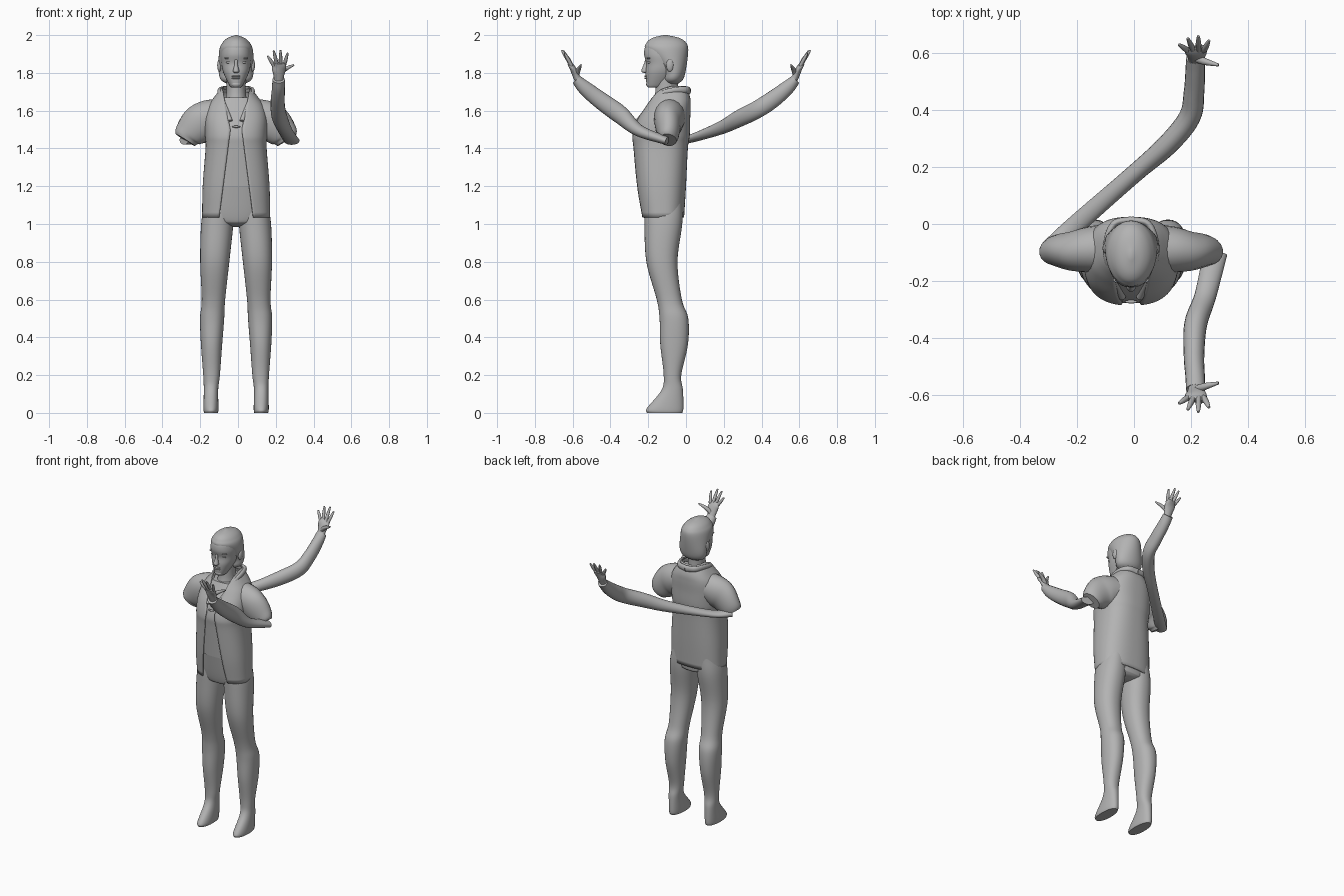
import bpy, bmesh, math
from mathutils import Vector

cube = bpy.data.objects.get("Cube")
if cube:
    bpy.data.objects.remove(cube, do_unlink=True)

shade = (0.45, 0.45, 0.45, 1)
grey = bpy.data.materials.new("plain grey")
grey.use_nodes = True
grey.diffuse_color = shade
grey.node_tree.nodes["Principled BSDF"].inputs["Base Color"].default_value = shade
MID = -0.01  # the body's centre line


def finish(name, bm, thickness=0):
    bmesh.ops.remove_doubles(bm, verts=bm.verts, dist=0.0002)
    bmesh.ops.recalc_face_normals(bm, faces=bm.faces)
    mesh = bpy.data.meshes.new(name)
    bm.to_mesh(mesh)
    bm.free()
    mesh.materials.append(grey)
    body_part = bpy.data.objects.new(name, mesh)
    bpy.context.collection.objects.link(body_part)
    if thickness:
        cloth = body_part.modifiers.new("cloth", "SOLIDIFY")
        cloth.thickness, cloth.offset = thickness, -1
    bpy.ops.object.select_all(action="DESELECT")
    body_part.select_set(True)
    bpy.context.view_layer.objects.active = body_part
    bpy.ops.object.shade_smooth_by_angle(angle=math.radians(50))


def smooth(rows, steps=6):
    """Pass a smooth curve through rows of measurements."""
    rows = [Vector(row) for row in rows]
    last = len(rows) - 1
    result = []
    for i in range(last):
        start, end = rows[i], rows[i + 1]
        leave = (end - rows[i - 1]) / 2 if i else end - start
        arrive = (rows[i + 2] - start) / 2 if i + 1 < last else end - start
        for step in range(steps):
            t = step / steps
            ease = t * t * (3 - 2 * t)
            result.append(start.lerp(end, ease) + leave * t * (1 - t) ** 2
                          - arrive * t * t * (1 - t))
    return result + [rows[-1]]


def skin(name, loops, closed=True, thickness=0):
    bm = bmesh.new()
    loops = [[bm.verts.new(point) for point in loop] for loop in loops]
    count = len(loops[0])
    for lower, upper in zip(loops, loops[1:]):
        for i in range(count if closed else count - 1):
            j = (i + 1) % count
            bm.faces.new((lower[i], lower[j], upper[j], upper[i]))
    if closed:
        bm.faces.new(loops[0])
        bm.faces.new(loops[-1])
    finish(name, bm, thickness)


def ring(height, half, front, back, centre=0):
    """A level cross-section: half its width, and where it starts and ends in y."""
    return height, half, front, back, centre


def spot(x, y, z, wide, deep=None):
    """A point on a limb's path, with its half width and half depth."""
    return x, y, z, wide, deep or wide


def signed_power(value, power):
    return math.copysign(abs(value) ** (2 / power), value)


def loft(name, rows, power=2, side=1, thickness=0, count=48):
    """Skin level rings; cloth with a thickness is left open at the front."""
    loops = []
    for height, half, front, back, centre in smooth(rows):
        start = 0
        if thickness:
            opening = .03 + max(.13 * (1.5 - height), .2 * (height - 1.5))
            start = math.asin(min(1, opening / half) ** (power / 2))
        loop = []
        for i in range(count):
            turn = i / (count - 1 if thickness else count)
            angle = start + 2 * (math.pi - start) * turn
            across = centre + half * signed_power(math.sin(angle), power)
            along = (back - front) / 2 * signed_power(math.cos(angle), power)
            loop.append((MID + side * across, (front + back) / 2 - along, height))
        loops.append(loop)
    skin(name, loops, not thickness, thickness)


def sweep(name, rows, count=20):
    """Skin oval rings along a path."""
    path = smooth(rows)
    loops = []
    for i, row in enumerate(path):
        before, after = path[max(i - 1, 0)], path[min(i + 1, len(path) - 1)]
        forward = Vector(after[:3]) - Vector(before[:3])
        across = forward.cross(Vector((0, 0, 1))).normalized()
        up = across.cross(forward).normalized()
        angles = [math.tau * k / count for k in range(count)]
        loops.append([Vector(row[:3]) + across * row[3] * math.cos(angle)
                      + up * row[4] * math.sin(angle) for angle in angles])
    skin(name, loops)


def ball(name, place, size):
    bm = bmesh.new()
    bmesh.ops.create_uvsphere(bm, u_segments=20, v_segments=12, radius=1)
    bmesh.ops.scale(bm, vec=size, verts=bm.verts)
    bmesh.ops.translate(bm, vec=place, verts=bm.verts)
    finish(name, bm)


# Jacket with open front, and the shirt and hips under it
jacket = [
    ring(height=1.035, half=.18, front=-.24, back=-.01),
    ring(height=1.2, half=.177, front=-.264, back=0),
    ring(height=1.4, half=.162, front=-.28, back=.01),
    ring(height=1.47, half=.164, front=-.284, back=.02),
    ring(height=1.55, half=.165, front=-.26, back=.022),
    ring(height=1.62, half=.15, front=-.218, back=.025),
    ring(height=1.67, half=.118, front=-.188, back=.022),
    ring(height=1.73, half=.07, front=-.155, back=0),
]
loft("jacket", jacket, power=2.5, thickness=.006, count=72)
shirt = [ring(height, half - .01, front + .008, back - .01)
         for height, half, front, back, centre in jacket[1:-1]]
loft("shirt", shirt, power=2.5)
loft("hips", [
    ring(height=.985, half=.03, front=-.15, back=-.07),
    ring(height=1, half=.1, front=-.2, back=-.03),
    ring(height=1.04, half=.165, front=-.223, back=-.02),
    ring(height=1.25, half=.165, front=-.26, back=-.01),
], power=2.3)
ball("shirt_button", place=(MID, -.272, 1.515), size=(.022, .006, .006))

# Neck, head and tied-back hair
loft("neck", [
    ring(height=1.58, half=.08, front=-.2, back=-.02),
    ring(height=1.68, half=.053, front=-.165, back=-.04),
    ring(height=1.79, half=.052, front=-.16, back=-.04),
])
loft("head", [
    ring(height=1.722, half=.022, front=-.198, back=-.14),
    ring(height=1.735, half=.036, front=-.208, back=-.11),
    ring(height=1.8, half=.067, front=-.214, back=-.05),
    ring(height=1.85, half=.078, front=-.21, back=-.02),
    ring(height=1.9, half=.082, front=-.222, back=0),
    ring(height=1.95, half=.072, front=-.21, back=0),
    ring(height=1.99, half=.03, front=-.16, back=-.06),
], power=2.2)
loft("hair", [
    ring(height=1.738, half=.04, front=-.1, back=-.05),
    ring(height=1.765, half=.082, front=-.12, back=-.016),
    ring(height=1.82, half=.093, front=-.13, back=0),
    ring(height=1.92, half=.089, front=-.213, back=.012),
    ring(height=1.96, half=.072, front=-.208, back=0),
    ring(height=1.985, half=.045, front=-.178, back=-.035),
    ring(height=2, half=.005, front=-.12, back=-.1),
])
loft("nose", [
    ring(height=1.8, half=.01, front=-.225, back=-.2),
    ring(height=1.81, half=.017, front=-.237, back=-.2),
    ring(height=1.845, half=.008, front=-.224, back=-.2),
    ring(height=1.875, half=.01, front=-.214, back=-.2),
], count=16)
for name, height in (("upper_lip", 1.782), ("lower_lip", 1.772)):
    ball(name, place=(MID, -.211, height), size=(.024, .01, .005))
ball("chin", place=(MID, -.196, 1.74), size=(.026, .015, .016))

for side, word in ((1, "left"), (-1, "right")):
    # Face details in pairs
    ball(word + "_eye", place=(MID + side * .037, -.192, 1.856), size=(.016, .012, .008))
    ball(word + "_brow", place=(MID + side * .038, -.196, 1.878), size=(.025, .012, .006))
    ball(word + "_ear", place=(MID + side * .088, -.085, 1.84), size=(.012, .02, .034))

    # Folded collar lying along the neck opening
    sweep(word + "_collar", [
        spot(MID, y=.015, z=1.705, wide=.012, deep=.02),
        spot(MID + side * .06, y=0, z=1.71, wide=.012, deep=.018),
        spot(MID + side * .086, y=-.07, z=1.706, wide=.012, deep=.016),
        spot(MID + side * .078, y=-.145, z=1.675, wide=.012, deep=.014),
        spot(MID + side * .03, y=-.258, z=1.545, wide=.012, deep=.01),
    ])

    # Leg running down into the foot
    loft(word + "_leg", [
        ring(height=1.12, half=.075, front=-.22, back=-.02, centre=.09),
        ring(height=1, half=.085, front=-.22, back=-.02, centre=.1),
        ring(height=.8, half=.077, front=-.21, back=-.045, centre=.113),
        ring(height=.6, half=.062, front=-.155, back=-.022, centre=.12),
        ring(height=.5, half=.064, front=-.14, back=.012, centre=.127),
        ring(height=.36, half=.056, front=-.136, back=.01, centre=.13),
        ring(height=.2, half=.044, front=-.118, back=-.025, centre=.13),
        ring(height=.12, half=.038, front=-.13, back=-.016, centre=.133),
        ring(height=.025, half=.04, front=-.207, back=-.014, centre=.133),
        ring(height=0, half=.037, front=-.207, back=-.02, centre=.133),
    ], power=2.2, side=side)

    # Short sleeve drooping from the shoulder
    sweep(word + "_sleeve", [
        spot(MID + side * .08, y=-.085, z=1.575, wide=.085, deep=.09),
        spot(MID + side * .15, y=-.09, z=1.555, wide=.08, deep=.1),
        spot(MID + side * .2, y=-.095, z=1.525, wide=.07, deep=.1),
        spot(MID + side * .25, y=-.093, z=1.475, wide=.057, deep=.08),
        spot(MID + side * .27, y=-.095, z=1.445, wide=.045, deep=.06),
    ])

# Upper ends of the forearms, the right one stretched behind the back
upper_arm = {
    "left": [
        spot(x=.285, y=-.1, z=1.44, wide=.042, deep=.022),
        spot(x=.25, y=-.25, z=1.495, wide=.038, deep=.032),
        spot(x=.216, y=-.35, z=1.58, wide=.04, deep=.048),
    ],
    "right": [
        spot(x=-.285, y=-.08, z=1.445, wide=.035, deep=.025),
        spot(x=-.2, y=0, z=1.445, wide=.034, deep=.02),
        spot(x=0, y=.175, z=1.505, wide=.032, deep=.034),
        spot(x=.12, y=.28, z=1.558, wide=.037, deep=.045),
        spot(x=.195, y=.375, z=1.605, wide=.038, deep=.047),
    ],
}
fingers = {
    "little": Vector((.157, .628, 1.89)),
    "ring": Vector((.188, .65, 1.918)),
    "middle": Vector((.225, .658, 1.92)),
    "index": Vector((.263, .642, 1.905)),
}

# Cuffs and hands are alike but face opposite ways
for way, word in ((-1, "left"), (1, "right")):
    sweep(word + "_forearm", upper_arm[word] + [
        spot(x=.21, y=way * .46, z=1.66, wide=.036, deep=.045),
        spot(x=.214, y=way * .535, z=1.72, wide=.034, deep=.038),
        spot(x=.215, y=way * .58, z=1.765, wide=.033, deep=.027),
    ])
    sweep(word + "_palm", [
        spot(x=.215, y=way * .565, z=1.75, wide=.024, deep=.02),
        spot(x=.216, y=way * .582, z=1.785, wide=.028, deep=.018),
        spot(x=.217, y=way * .6, z=1.825, wide=.038, deep=.016),
        spot(x=.214, y=way * .618, z=1.852, wide=.034, deep=.009),
    ])
    for i, (finger, tip) in enumerate(fingers.items()):
        root = Vector((.19 + .018 * i, .606, 1.838))
        sweep(f"{word}_{finger}_finger", [
            spot(x, way * y, z, wide=.01 - .006 * t ** 4)
            for t in (0, .5, .9, 1) for x, y, z in [root.lerp(tip, t)]], count=10)
    sweep(word + "_thumb", [
        spot(x=.222, y=way * .578, z=1.795, wide=.014),
        spot(x=.25, y=way * .568, z=1.82, wide=.012),
        spot(x=.296, y=way * .556, z=1.842, wide=.005),
    ], count=10)
